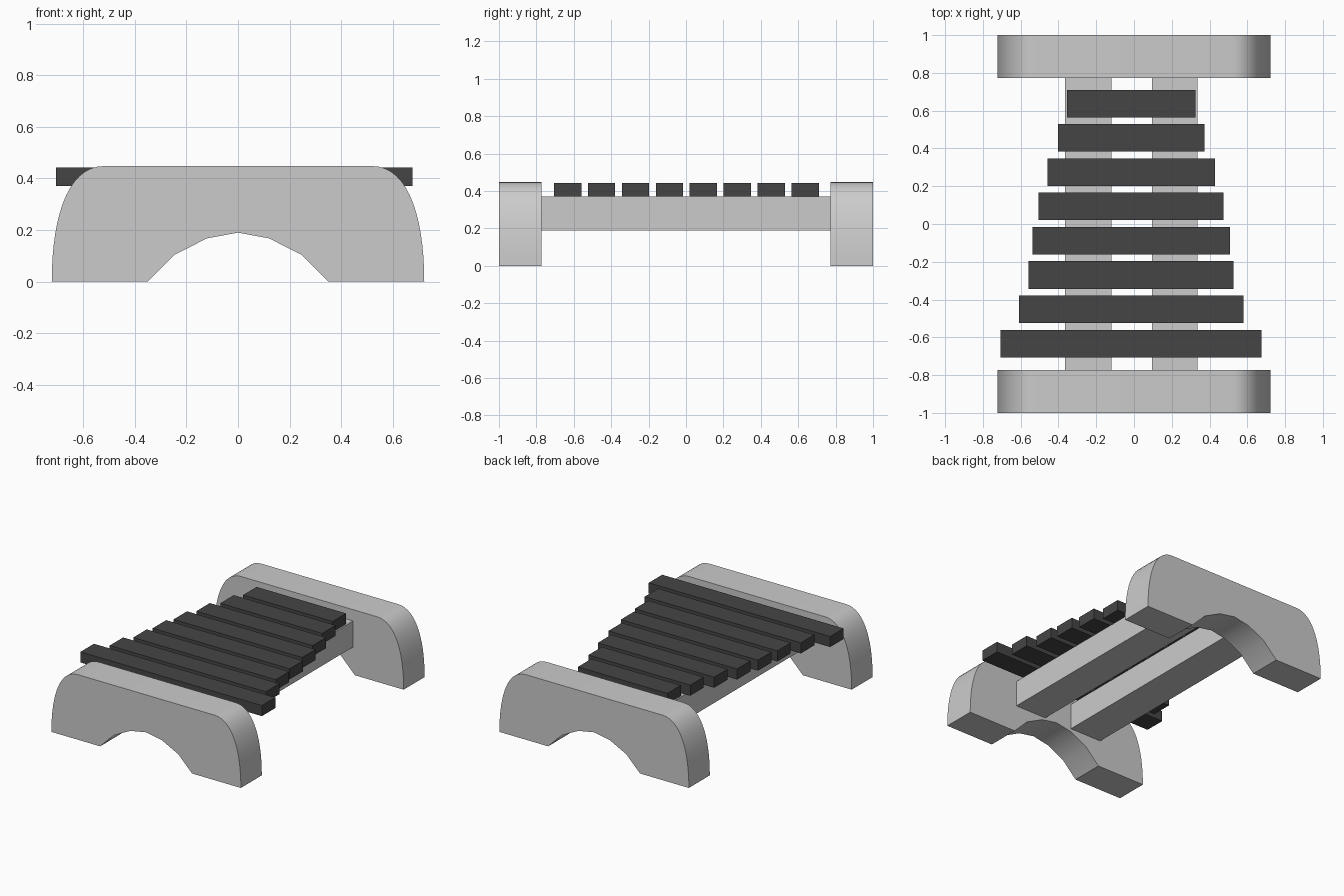
import bpy, bmesh
from math import radians
from mathutils import Vector
from mathutils.geometry import interpolate_bezier

if "Cube" in bpy.data.objects:
    bpy.data.objects.remove(bpy.data.objects["Cube"])

dark = bpy.data.materials.new("dark_slat")
dark.diffuse_color = (0.06, 0.06, 0.06, 1)
dark.use_nodes = True
dark.node_tree.nodes["Principled BSDF"].inputs["Base Color"].default_value = dark.diffuse_color


def add_object(name, bm, mat=None):
    bmesh.ops.recalc_face_normals(bm, faces=bm.faces)
    mesh = bpy.data.meshes.new(name)
    bm.to_mesh(mesh)
    bm.free()
    obj = bpy.data.objects.new(name, mesh)
    bpy.context.collection.objects.link(obj)
    if mat:
        mesh.materials.append(mat)
    return obj


def box(name, x0, x1, y0, y1, z0, z1, mat=None):
    bm = bmesh.new()
    bmesh.ops.create_cube(bm, size=1)
    bmesh.ops.scale(bm, vec=(x1 - x0, y1 - y0, z1 - z0), verts=bm.verts)
    bmesh.ops.translate(bm, vec=((x0 + x1) / 2, (y0 + y1) / 2, (z0 + z1) / 2), verts=bm.verts)
    return add_object(name, bm, mat)


def arched_end(name, y0, y1):
    # Left half profile: rounded shoulder going up, faceted arch below
    shoulder = interpolate_bezier(Vector((-0.722, 0, 0)), Vector((-0.722, 0.25, 0)),
                                  Vector((-0.66, 0.448, 0)), Vector((-0.52, 0.448, 0)), 16)
    arch = [(-0.35, 0), (-0.245, 0.105), (-0.12, 0.168)]
    left = arch[::-1] + [(p.x, p.y) for p in shoulder]
    outline = [(0, 0.19)] + left + [(-x, z) for x, z in reversed(left)]
    bm = bmesh.new()
    face = bm.faces.new([bm.verts.new((x, y0, z)) for x, z in outline])
    out = bmesh.ops.extrude_face_region(bm, geom=[face], use_keep_orig=True)
    moved = [v for v in out["geom"] if isinstance(v, bmesh.types.BMVert)]
    bmesh.ops.translate(bm, vec=(0, y1 - y0, 0), verts=moved)
    obj = add_object(name, bm)
    bpy.ops.object.select_all(action='DESELECT')
    obj.select_set(True)
    bpy.context.view_layer.objects.active = obj
    bpy.ops.object.shade_smooth_by_angle(angle=radians(30))


# Arched end supports
arched_end("front_support", -1.0, -0.772)
arched_end("back_support", 0.772, 1.0)

# Lengthwise rails
box("left_rail", -0.365, -0.12, -0.772, 0.772, 0.19, 0.37)
box("right_rail", 0.094, 0.336, -0.772, 0.772, 0.19, 0.37)

# Crosswise slats, widest at the front
half_lengths = [0.691, 0.595, 0.543, 0.522, 0.49, 0.443, 0.388, 0.341]
for i, h in enumerate(half_lengths):
    y = -0.633 + i * 0.1815
    box(f"slat_{i + 1}", -0.015 - h, -0.015 + h, y - 0.073, y + 0.073, 0.37, 0.443, dark)
